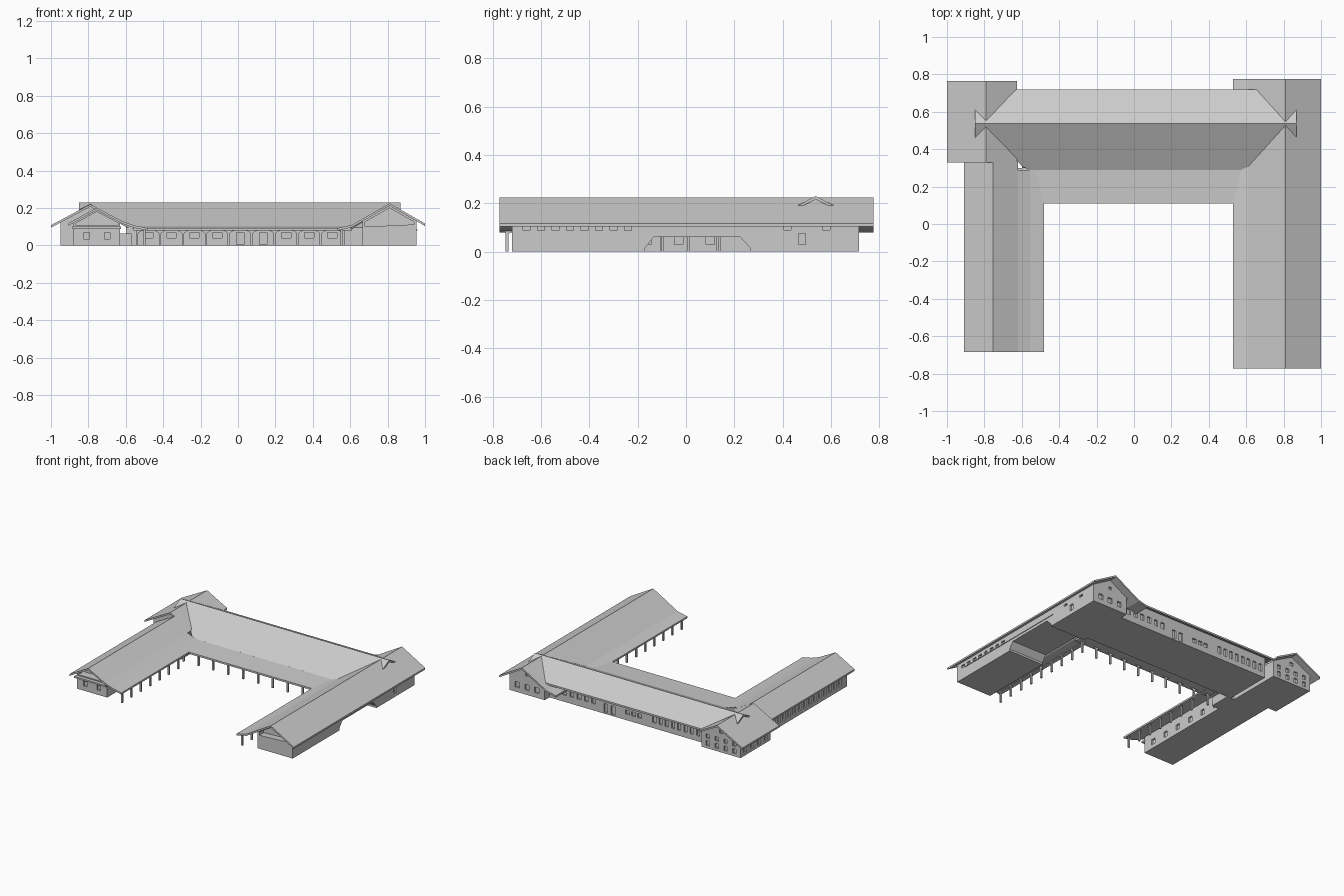
import bpy, bmesh
from mathutils import Vector

if "Cube" in bpy.data.objects:
    bpy.data.objects.remove(bpy.data.objects["Cube"])


def finish(name, bm):
    bmesh.ops.recalc_face_normals(bm, faces=bm.faces)
    me = bpy.data.meshes.new(name)
    bm.to_mesh(me)
    bm.free()
    ob = bpy.data.objects.new(name, me)
    bpy.context.collection.objects.link(ob)
    return ob


def sweep(bm, pts, offset):
    # closed solid between a polygon and its shifted copy
    off = Vector(offset)
    a = [bm.verts.new(p) for p in pts]
    b = [bm.verts.new(Vector(p) + off) for p in pts]
    bm.faces.new(a)
    bm.faces.new(b[::-1])
    for i in range(len(a)):
        j = (i + 1) % len(a)
        bm.faces.new((a[i], b[i], b[j], a[j]))


def add_box(bm, x0, x1, y0, y1, z0, z1):
    sweep(bm, [(x0, y0, z0), (x1, y0, z0), (x1, y1, z0), (x0, y1, z0)], (0, 0, z1 - z0))


def boxes(name, items):
    bm = bmesh.new()
    for it in items:
        add_box(bm, *it)
    return finish(name, bm)


def along_y(name, prof, y0, y1):
    bm = bmesh.new()
    sweep(bm, [(x, y0, z) for x, z in prof], (0, y1 - y0, 0))
    return finish(name, bm)


def along_x(name, prof, x0, x1):
    bm = bmesh.new()
    sweep(bm, [(x0, y, z) for y, z in prof], (x1 - x0, 0, 0))
    return finish(name, bm)


def cut(ob, cutter):
    m = ob.modifiers.new("openings", 'BOOLEAN')
    m.operation, m.solver, m.object = 'DIFFERENCE', 'EXACT', cutter
    cutter.hide_render = True
    dg = bpy.context.evaluated_depsgraph_get()
    dg.update()
    me = bpy.data.meshes.new_from_object(ob.evaluated_get(dg))
    ob.modifiers.clear()
    ob.data = me
    bpy.data.objects.remove(cutter)


def roof(name, prof, y0, y1, t=0.013):
    return along_y(name, prof + [(x, z - t) for x, z in prof[::-1]], y0, y1)


def slab(name, plan, zf, t=0.013):
    bm = bmesh.new()
    sweep(bm, [(x, y, zf(y)) for x, y in plan], (0, 0, -t))
    return finish(name, bm)


D = 0.012  # window depth


def win_y(y, centres, z0, z1, w):
    return [(c - w / 2, c + w / 2, y - D, y + D, z0, z1) for c in centres]


def win_x(x, centres, z0, z1, w):
    return [(x - D, x + D, c - w / 2, c + w / 2, z0, z1) for c in centres]


def steps(a, b, n):
    return [a + (b - a) * i / (n - 1) for i in range(n)]


# --- roofs
roof("right_wing_roof", [(1, .117), (.81, .225), (.61, .11), (.53, .092)], -.772, .775)
roof("left_wing_roof", [(-.91, .117), (-.755, .2015), (-.62, .13)], -.685, .335)
roof("left_porch_roof", [(-.62, .13), (-.555, .107), (-.482, .092)], -.685, .29)
roof("left_block_roof", [(-1, .108), (-.79, .22), (-.625, .132)], .33, .765)


def main_z(y):
    return .23 - .52 * abs(y - .537)


slab("main_roof_front", [(-.85, .537), (-.85, .46), (-.79, .52), (-.6, .31), (-.56, .29), (.61, .29),
                         (.81, .52), (.87, .46), (.87, .537)], main_z)
slab("main_roof_back", [(-.85, .537), (-.85, .612), (-.79, .552), (-.63, .72), (.66, .72),
                        (.81, .55), (.87, .612), (.87, .537)], main_z)
slab("main_porch_roof", [(-.56, .29), (.61, .29), (.61, .11), (-.56, .11)],
     lambda y: .092 + (y - .11) / .18 * .0095)

# --- right wing walls with passage, gable recess and windows
rw = along_y("right_wing_walls", [(.665, 0), (.955, 0), (.955, .132), (.81, .214), (.665, .131)], -.72, .715)
cut(rw, along_x("passage_cutter", [(-.17, -.01), (-.17, .015), (-.135, .06), (.225, .06), (.265, .015),
                                   (.265, -.01)], .6, 1))
cut(rw, along_y("gable_cutter", [(.68, .1), (.94, .112), (.94, .126), (.81, .2), (.68, .126)], -.74, -.67))
cut(rw, boxes("window_cutter",
              win_x(.955, steps(-.66, -.24, 8), .088, .108, .03)
              + win_x(.955, [.48], .03, .075, .03) + win_x(.955, [.42, .58], .09, .105, .03)
              + win_x(.665, steps(-.64, -.26, 5), .03, .07, .035)
              + win_x(.665, [-.45, -.55], .004, .025, .02)
              + win_y(.715, [.73, .81, .89], .035, .075, .035)
              + win_y(.715, [.81], .14, .16, .025)))
boxes("right_wing_ledge", [(.95, .96, -.64, .285, .08, .085)])

# --- left rear block
lb = along_y("left_block_walls", [(-.95, 0), (-.63, 0), (-.63, .123), (-.79, .209), (-.95, .123)], .36, .715)
cut(lb, boxes("window_cutter",
              win_y(.715, steps(-.9, -.68, 4), .02, .055, .028)
              + win_y(.715, steps(-.9, -.68, 4), .075, .105, .028)
              + win_y(.715, [-.79], .14, .165, .025)
              + win_x(-.95, steps(.42, .66, 4), .02, .055, .028)
              + win_x(-.95, steps(.42, .66, 4), .07, .095, .028)))

# --- left wing walls
lw = along_y("left_wing_walls", [(-.88, 0), (-.63, 0), (-.63, .125), (-.755, .191), (-.88, .122)], -.64, .37)
cut(lw, along_y("gable_cutter", [(-.868, .108), (-.642, .108), (-.642, .12), (-.755, .18), (-.868, .118)], -.66, -.58))
cut(lw, boxes("window_cutter",
              win_x(-.88, steps(-.56, .28, 15), .03, .09, .03)
              + win_x(-.63, steps(-.55, .1, 6), .03, .07, .035)
              + win_y(-.64, [-.81, -.7], .035, .07, .03)))
boxes("left_gable_beam", [(-.885, -.625, -.665, -.635, .088, .1)])
boxes("corner_store", [(-.632, -.57, .14, .3, 0, .065)])

# --- main range walls
mw = along_x("main_walls", [(.3, 0), (.66, 0), (.66, .155), (.537, .22), (.3, .096)], -.6, .67)
bays = steps(-.54, .565, 10)
mids = [(a + b) / 2 for a, b in zip(bays, bays[1:])]
cut(mw, boxes("window_cutter",
              win_y(.66, steps(-.56, -.2, 8), .04, .095, .026)
              + win_y(.66, [-.08, -.03, .02], .045, .075, .032)
              + win_y(.66, [.14, .2], .01, .075, .03)
              + win_y(.66, steps(.3, .6, 6), .05, .095, .03)
              + win_y(.3, [m for i, m in enumerate(mids) if i not in (4, 5)], .04, .07, .05)
              + win_y(.3, mids[4:6], .004, .07, .04)))

# --- porch posts, beams and braces
P = .006
posts = [(x - P, x + P, .125, .137, 0, .088) for x in bays]
left_ys, right_ys = steps(-.65, .01, 7), steps(-.74, .01, 8)
posts += [(-.506, -.494, y - P, y + P, 0, .088) for y in left_ys]
posts += [(.549, .561, y - P, y + P, 0, .088) for y in right_ys]
boxes("porch_posts", posts)
boxes("porch_beams", [(-.506, .561, .126, .136, .082, .09),
                      (-.505, -.495, -.68, .136, .082, .09),
                      (.55, .56, -.765, .136, .082, .09)])


bm = bmesh.new()
arc = [(0, .05), (.008, .067), (.022, .077), (.045, .083), (0, .083)]
for a, b in zip(bays, bays[1:]):
    for base, s in ((a, 1), (b, -1)):
        sweep(bm, [(base + s * u, .129, z) for u, z in arc], (0, .005, 0))
for xs, ys in ((-.5, left_ys), (.555, right_ys)):
    for a, b in zip(ys, ys[1:]):
        for base, s in ((a, 1), (b, -1)):
            sweep(bm, [(xs - .0025, base + s * u * .6, .083 - (.083 - z) * .6) for u, z in arc], (.005, 0, 0))
finish("porch_braces", bm)
